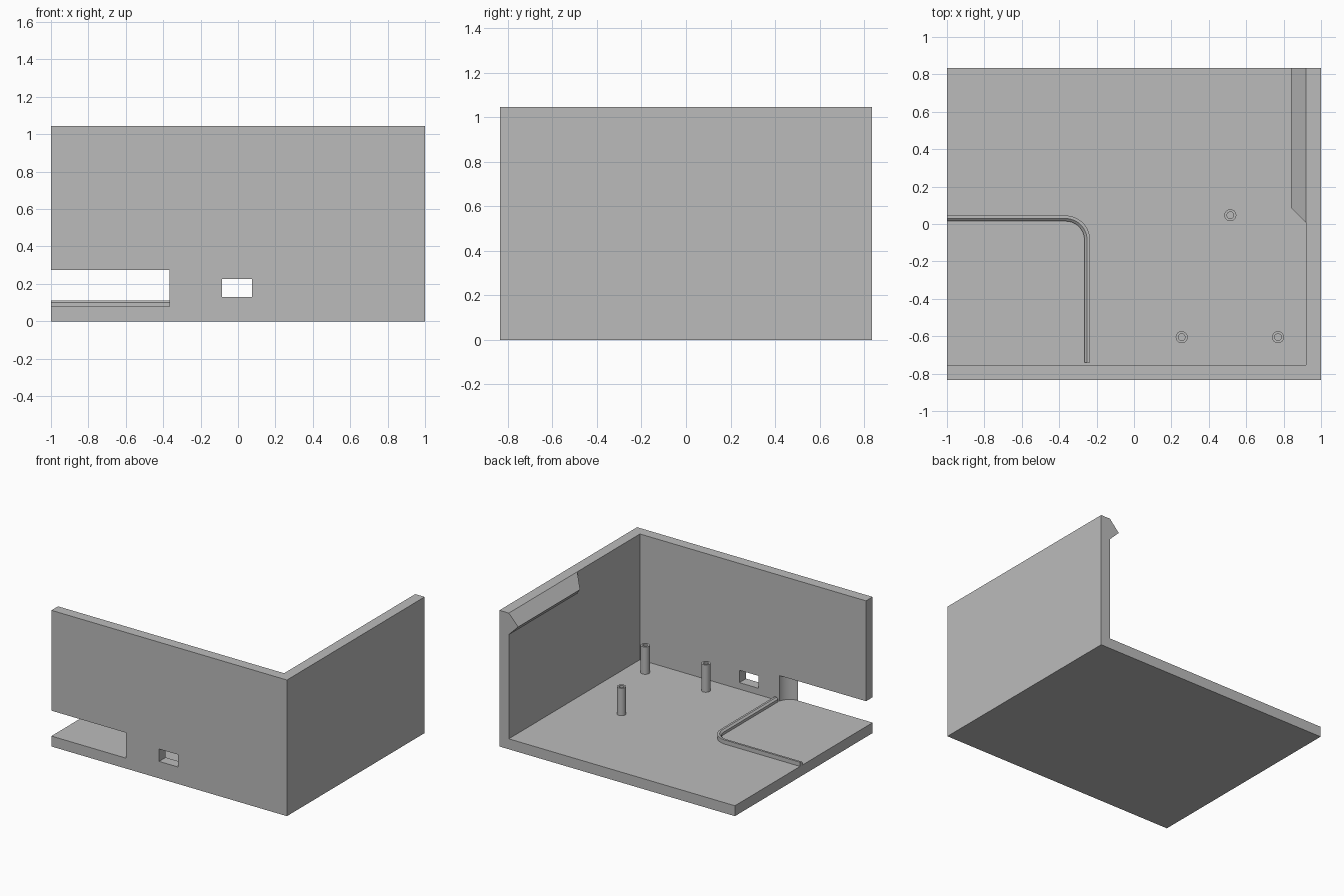
import bpy, bmesh, math
from mathutils import Vector

if "Cube" in bpy.data.objects:
    bpy.data.objects.remove(bpy.data.objects["Cube"], do_unlink=True)

grey = bpy.data.materials.new("plain grey")
grey.use_nodes = True
grey.diffuse_color = (0.5, 0.5, 0.5, 1)
grey.node_tree.nodes["Principled BSDF"].inputs["Base Color"].default_value = (0.5, 0.5, 0.5, 1)

W, D, H = 1.0, 0.835, 1.045      # half width, half depth, height
T = 0.08                         # wall and floor thickness
INX, INY = W - T, -D + T         # inner faces of the walls
PX, PY, R = -0.265, 0.015, 0.1   # pocket edges and corner radius


def loft(name, rings, closed=False):
    """Skin equal-sized rings of points; cap the ends unless closed."""
    bm = bmesh.new()
    loops = [[bm.verts.new(p) for p in ring] for ring in rings]
    pairs = list(zip(loops, loops[1:]))
    if closed:
        pairs.append((loops[-1], loops[0]))
    else:
        bm.faces.new(loops[0])
        bm.faces.new(loops[-1])
    n = len(loops[0])
    for a, b in pairs:
        for i in range(n):
            j = (i + 1) % n
            bm.faces.new((a[i], a[j], b[j], b[i]))
    bmesh.ops.recalc_face_normals(bm, faces=bm.faces)
    mesh = bpy.data.meshes.new(name)
    bm.to_mesh(mesh)
    bm.free()
    mesh.materials.append(grey)
    obj = bpy.data.objects.new(name, mesh)
    bpy.context.collection.objects.link(obj)
    return obj


def prism(name, outline, z0, z1):
    return loft(name, [[(x, y, z) for x, y in outline] for z in (z0, z1)])


def box(name, x0, x1, y0, y1, z0, z1):
    return prism(name, [(x0, y0), (x1, y0), (x1, y1), (x0, y1)], z0, z1)


def select(obj):
    bpy.ops.object.select_all(action='DESELECT')
    obj.select_set(True)
    bpy.context.view_layer.objects.active = obj


def cut(obj, cutter):
    cutter.hide_render = True
    mod = obj.modifiers.new("cut", 'BOOLEAN')
    mod.operation, mod.solver, mod.object = 'DIFFERENCE', 'EXACT', cutter
    select(obj)
    bpy.ops.object.modifier_apply(modifier=mod.name)
    bpy.data.objects.remove(cutter, do_unlink=True)


def smooth(obj):
    select(obj)
    bpy.ops.object.shade_smooth_by_angle(angle=math.radians(30))


def arc(cx, cy, r, a0, a1, n=12):
    angles = [math.radians(a0 + (a1 - a0) * i / n) for i in range(n + 1)]
    return [(cx + r * math.cos(a), cy + r * math.sin(a)) for a in angles]


# Shell: floor with a front wall and one side wall
shell = box("shell", -W, W, -D, D, 0, H)
cut(shell, box("interior_cutter", -W - 0.1, INX, INY, D + 0.1, T, H + 0.1))

# Wide slot whose inner end follows the rounded pocket corner
slot = [(-W - 0.1, INY + 0.1), (PX, INY + 0.1)]
slot += arc(PX - R, -D + R, R, 0, -90)
slot += [(PX - R, -D - 0.1), (-W - 0.1, -D - 0.1)]
cut(shell, prism("slot_cutter", slot, T, 0.275))

# Small port opening
cut(shell, box("port_cutter", -0.085, 0.075, -D - 0.1, INY + 0.1, 0.13, 0.225))
smooth(shell)

# Low stepped rail around the pocket, swept along its edge
profile = [(0, T), (0, 0.1), (0.014, 0.112), (0.03, 0.112), (0.03, T)]


def rail_path(offset):
    bend = arc(PX - R, PY - R, R + offset, 90, 0)
    return [(-W, PY + offset)] + bend + [(PX + offset, -0.74)]


sides = [[(x, y, z) for x, y in rail_path(o)] for o, z in profile]
smooth(loft("pocket_rail", list(zip(*sides))))

# Hollow mounting posts
TOP = 0.29
tube = [(0.032, T), (0.032, TOP), (0.018, TOP), (0.018, T)]
for i, (x, y) in enumerate([(0.515, 0.047), (0.255, -0.605), (0.77, -0.605)]):
    rings = []
    for k in range(32):
        a = math.tau * k / 32
        rings.append([(x + r * math.cos(a), y + r * math.sin(a), z) for r, z in tube])
    smooth(loft(f"mounting_post_{i + 1}", rings, closed=True))

# Snap ledge on the side wall, with a mitred front end
section = [(INX, H), (INX - T, H - 0.085), (INX, H - 0.165)]
front = [(x, 0.005 + INX - x, z) for x, z in section]
back = [(x, D, z) for x, z in section]
loft("snap_ledge", [front, back])
